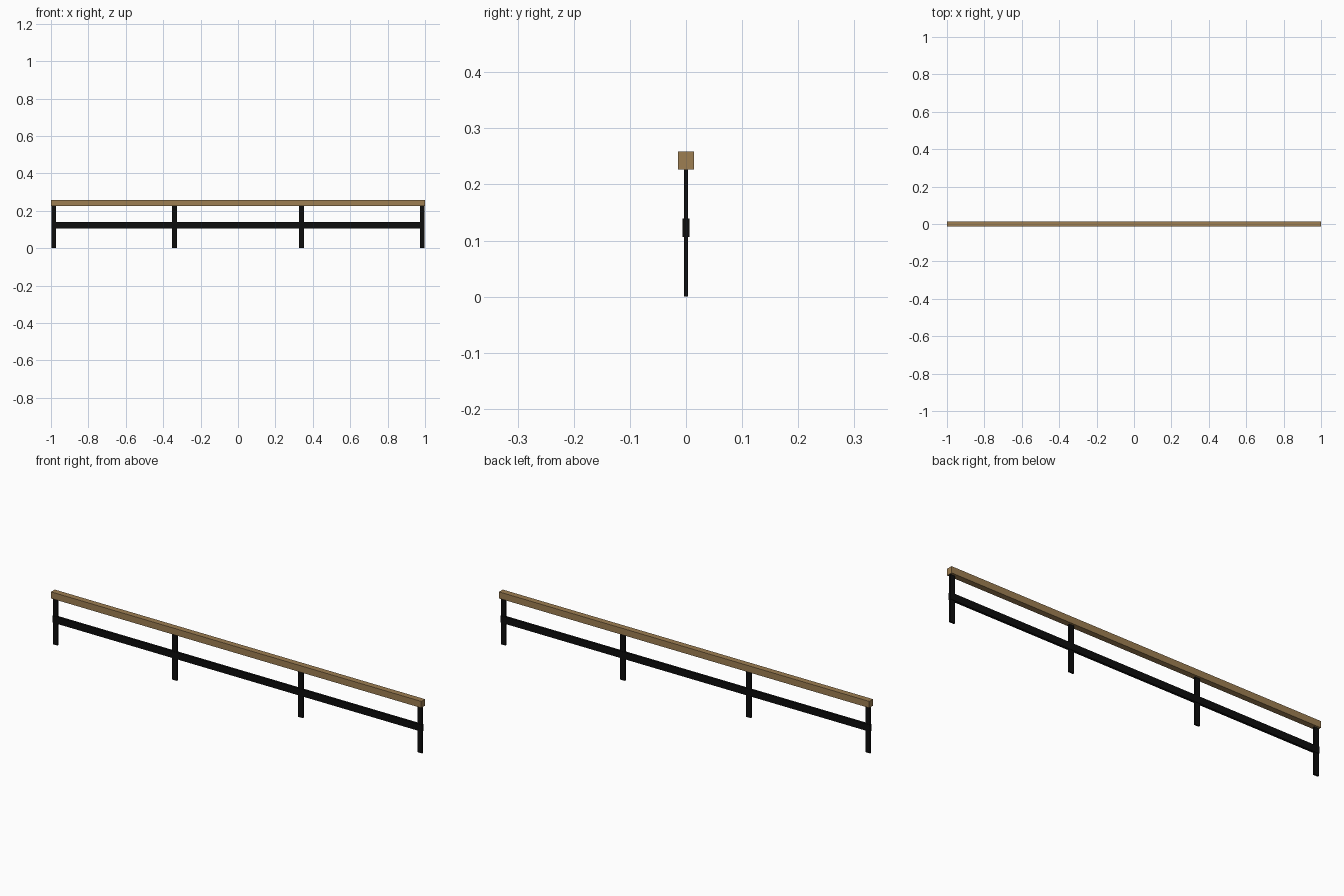
import bpy

if "Cube" in bpy.data.objects:
    bpy.data.objects.remove(bpy.data.objects["Cube"])


def material(name, color):
    m = bpy.data.materials.new(name)
    m.diffuse_color = color
    m.use_nodes = True
    m.node_tree.nodes["Principled BSDF"].inputs["Base Color"].default_value = m.diffuse_color
    return m


wood = material("wood", (0.34, 0.21, 0.085, 1))
metal = material("black_metal", (0.004, 0.004, 0.004, 1))


def box(name, center, size, mat):
    bpy.ops.mesh.primitive_cube_add(size=1, location=center)
    ob = bpy.context.object
    ob.name = name
    ob.scale = size
    bpy.ops.object.transform_apply(location=False, rotation=False, scale=True)
    ob.data.materials.append(mat)
    return ob


# Wooden handrail along the top
RAIL_BOTTOM, RAIL_TOP = 0.227, 0.259
box("handrail", (0, 0, (RAIL_BOTTOM + RAIL_TOP) / 2),
    (2, 0.029, RAIL_TOP - RAIL_BOTTOM), wood)

# Flat metal mid rail
box("mid_rail", (0, 0, 0.123), (1.996, 0.012, 0.033), metal)

# Four flat bar posts, standing on the ground and meeting the handrail
for i, x in enumerate((-0.985, -0.34, 0.34, 0.985)):
    box(f"post_{i + 1}", (x, 0, RAIL_BOTTOM / 2),
        (0.026, 0.008, RAIL_BOTTOM), metal)
